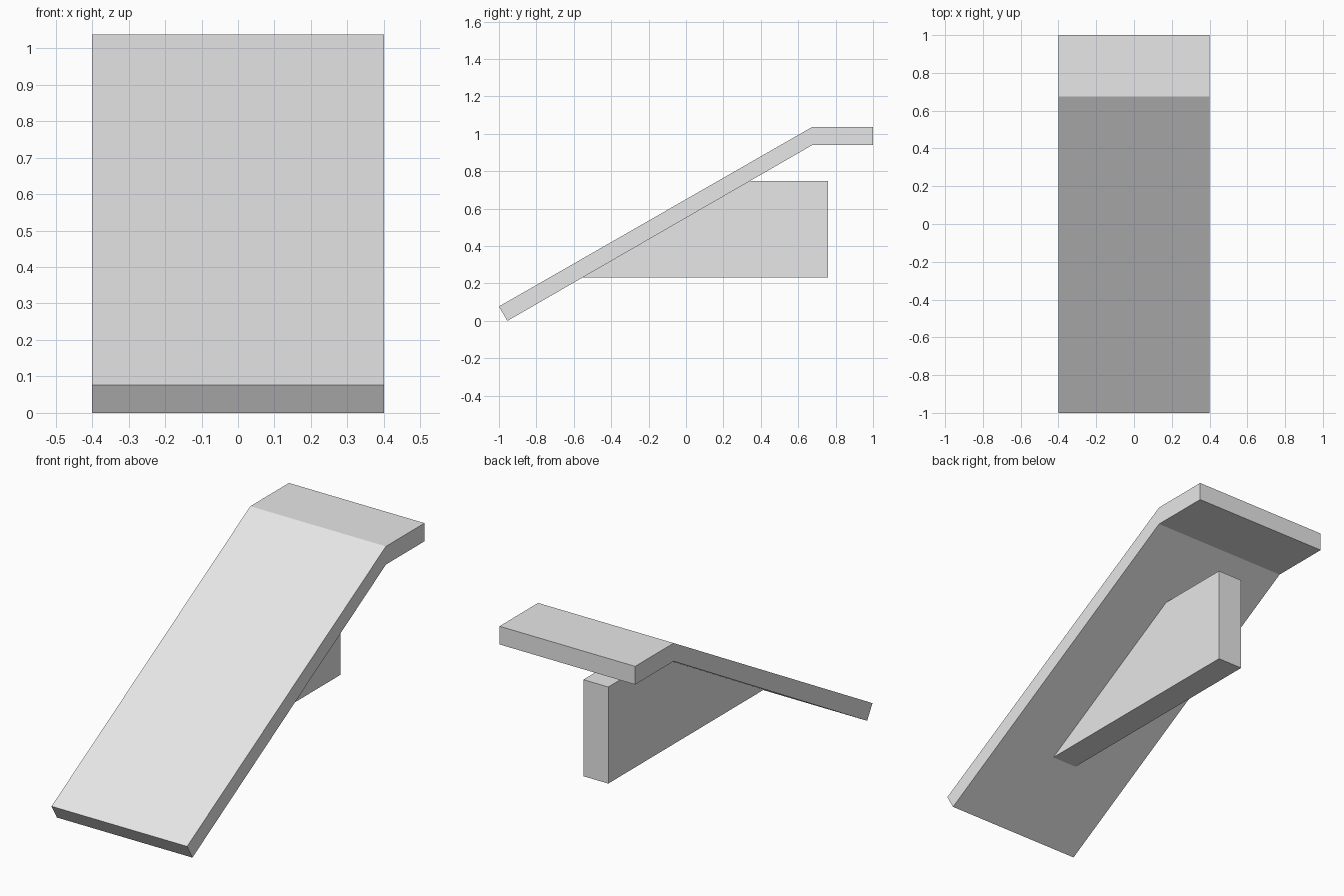
import bpy
import bmesh

cube = bpy.data.objects.get("Cube")
if cube:
    bpy.data.objects.remove(cube, do_unlink=True)

grey = bpy.data.materials.new("light_grey")
grey.use_nodes = True
colour = (0.8, 0.8, 0.8, 1)
grey.diffuse_color = colour
grey.node_tree.nodes["Principled BSDF"].inputs["Base Color"].default_value = colour


def extrude_profile(name, profile, width):
    """Side profile of (y, z) points, extruded evenly about x = 0."""
    bm = bmesh.new()
    face = bm.faces.new([bm.verts.new((-width / 2, y, z)) for y, z in profile])
    result = bmesh.ops.extrude_face_region(bm, geom=[face])
    verts = [v for v in result["geom"] if isinstance(v, bmesh.types.BMVert)]
    bmesh.ops.translate(bm, verts=verts, vec=(width, 0, 0))
    bmesh.ops.recalc_face_normals(bm, faces=bm.faces)
    mesh = bpy.data.meshes.new(name)
    bm.to_mesh(mesh)
    bm.free()
    mesh.materials.append(grey)
    obj = bpy.data.objects.new(name, mesh)
    bpy.context.collection.objects.link(obj)
    return obj


# Sloping panel that bends into a level ledge
toe, bend, back = (-0.955, 0.0), (0.675, 0.94), 1.0
top = 1.037
extrude_profile("ramp_panel", [
    toe, bend, (back, bend[1]), (back, top), (bend[0], top), (-1.0, 0.077),
], 0.8)


# Central fin whose slanted edge follows the underside of the panel
def underside_y(z):
    return toe[0] + (bend[0] - toe[0]) * z / bend[1]


low, high, fin_back = 0.233, 0.748, 0.76
extrude_profile("support_fin", [
    (underside_y(low), low), (fin_back, low),
    (fin_back, high), (underside_y(high), high),
], 0.147)
